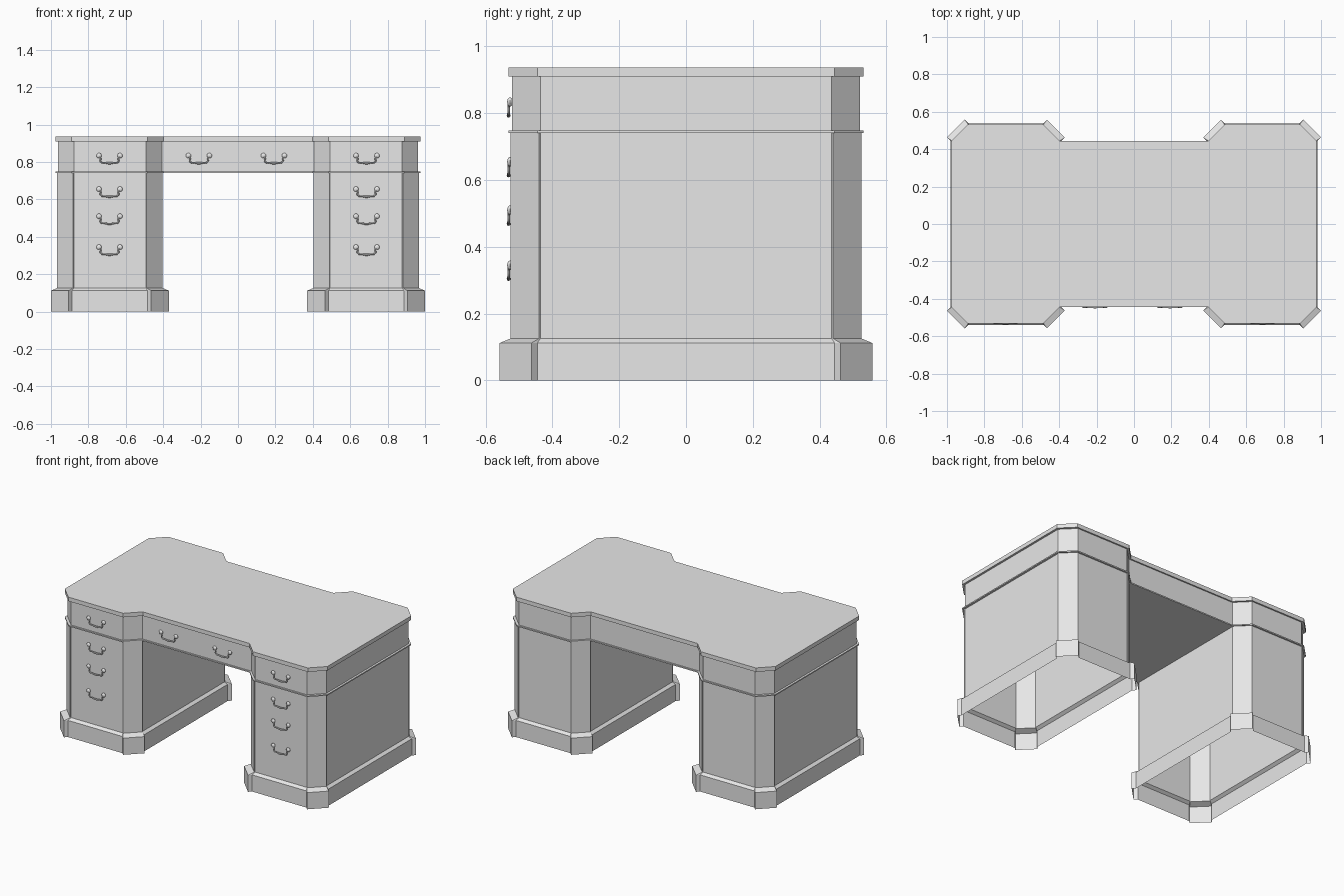
import bpy
import bmesh
from mathutils import Matrix

cube = bpy.data.objects.get("Cube")
if cube:
    bpy.data.objects.remove(cube, do_unlink=True)

grey = bpy.data.materials.new("light_grey")
grey.use_nodes = True
grey.diffuse_color = (0.8, 0.8, 0.8, 1)
grey.node_tree.nodes["Principled BSDF"].inputs["Base Color"].default_value = (0.8, 0.8, 0.8, 1)


def add_object(name, bm):
    bmesh.ops.recalc_face_normals(bm, faces=bm.faces)
    mesh = bpy.data.meshes.new(name)
    bm.to_mesh(mesh)
    bm.free()
    mesh.materials.append(grey)
    obj = bpy.data.objects.new(name, mesh)
    bpy.context.collection.objects.link(obj)
    return obj


def loft(name, levels, capped):
    """Join outlines of equal length, given as (outline, z), into walls."""
    bm = bmesh.new()
    rings = [[bm.verts.new((x, y, z)) for x, y in outline] for outline, z in levels]
    for low, high in zip(rings, rings[1:]):
        for i in range(len(low)):
            j = (i + 1) % len(low)
            bm.faces.new((low[i], low[j], high[j], high[i]))
    if capped:
        bm.faces.new(rings[0])
        bm.faces.new(rings[-1])
    return add_object(name, bm)


def mirrored(quarter):
    """Complete an outline from its +x +y quarter."""
    half = quarter + [(-x, y) for x, y in reversed(quarter)]
    return half + [(-x, -y) for x, y in half]


def pedestal_outline(cx, hx, hy, cut, proud):
    """Rectangle with cut corners, each carrying a block standing proud."""
    quarter = [(hx, hy - cut), (hx + proud, hy - cut + proud),
               (hx - cut + proud, hy + proud), (hx - cut, hy)]
    return [(x + cx, y) for x, y in mirrored(quarter)]


def desk_outline(x, y, inner, cut):
    """Full desk plan: two cut-cornered ends and a recessed middle."""
    return mirrored([(x, y - cut), (x - cut, y), (inner + cut, y), (inner, y - cut)])


# Pedestals: plinth, sloped shoulder and body, open underneath
PEDESTAL_X = 0.685
for side, cx in (("left", PEDESTAL_X), ("right", -PEDESTAL_X)):
    plinth = pedestal_outline(cx, 0.297, 0.54, 0.095, 0.018)
    body = pedestal_outline(cx, 0.278, 0.521, 0.085, 0.004)
    loft(side + "_pedestal", [(plinth, 0), (plinth, 0.112), (body, 0.126), (body, 0.742)], False)

# Upper drawer case between a thin moulding and the desktop
for name, outline, z0, z1 in (
    ("moulding", desk_outline(0.977, 0.532, 0.397, 0.087), 0.741, 0.749),
    ("drawer_case", desk_outline(0.963, 0.521, 0.407, 0.085), 0.749, 0.91),
    ("desktop", desk_outline(0.977, 0.531, 0.397, 0.086), 0.91, 0.937),
):
    loft(name, [(outline, z0), (outline, z1)], True)


# Drawer handles: two round knobs and a hanging bail
def add_handle(name, x, y, z):
    bm = bmesh.new()
    for dx in (-0.056, 0.056):
        place = Matrix.Translation((x + dx, y - 0.004, z)) @ Matrix.Diagonal((1, 0.6, 1, 1))
        bmesh.ops.create_uvsphere(bm, u_segments=16, v_segments=10, radius=0.014, matrix=place)
    knobs = add_object(name + "_knobs", bm)

    # half path as (x, z, thickness), mirrored about the middle
    half = [(0.056, -0.004, 1), (0.047, -0.016, 1), (0.049, -0.028, 1), (0.040, -0.037, 1.1),
            (0.026, -0.037, 1), (0.013, -0.040, 1.3)]
    path = half + [(0, -0.041, 1.5)] + [(-a, b, r) for a, b, r in reversed(half)]
    curve = bpy.data.curves.new(name + "_bail", "CURVE")
    curve.dimensions = "3D"
    curve.bevel_depth = 0.004
    curve.bevel_resolution = 2
    curve.resolution_u = 4
    curve.use_fill_caps = True
    spline = curve.splines.new("BEZIER")
    spline.bezier_points.add(len(path) - 1)
    for point, (a, b, r) in zip(spline.bezier_points, path):
        point.co = (x + a, y - 0.008, z + b)
        point.radius = r
        point.handle_left_type = point.handle_right_type = "AUTO"
    curve.materials.append(grey)
    bail = bpy.data.objects.new(name + "_bail", curve)
    bpy.context.collection.objects.link(bail)

    # turn the bail into a mesh and smooth both pieces
    bpy.ops.object.select_all(action="DESELECT")
    bail.select_set(True)
    bpy.context.view_layer.objects.active = bail
    bpy.ops.object.convert(target="MESH")
    knobs.select_set(True)
    bpy.ops.object.shade_smooth_by_angle()


for side, cx in (("left", 0.687), ("right", -0.687)):
    for row, z in enumerate((0.834, 0.655, 0.51, 0.345)):
        add_handle(f"{side}_handle_{row + 1}", cx, -0.523, z)
for side, cx in (("left", 0.192), ("right", -0.209)):
    add_handle(f"middle_{side}_handle", cx, -0.437, 0.834)
